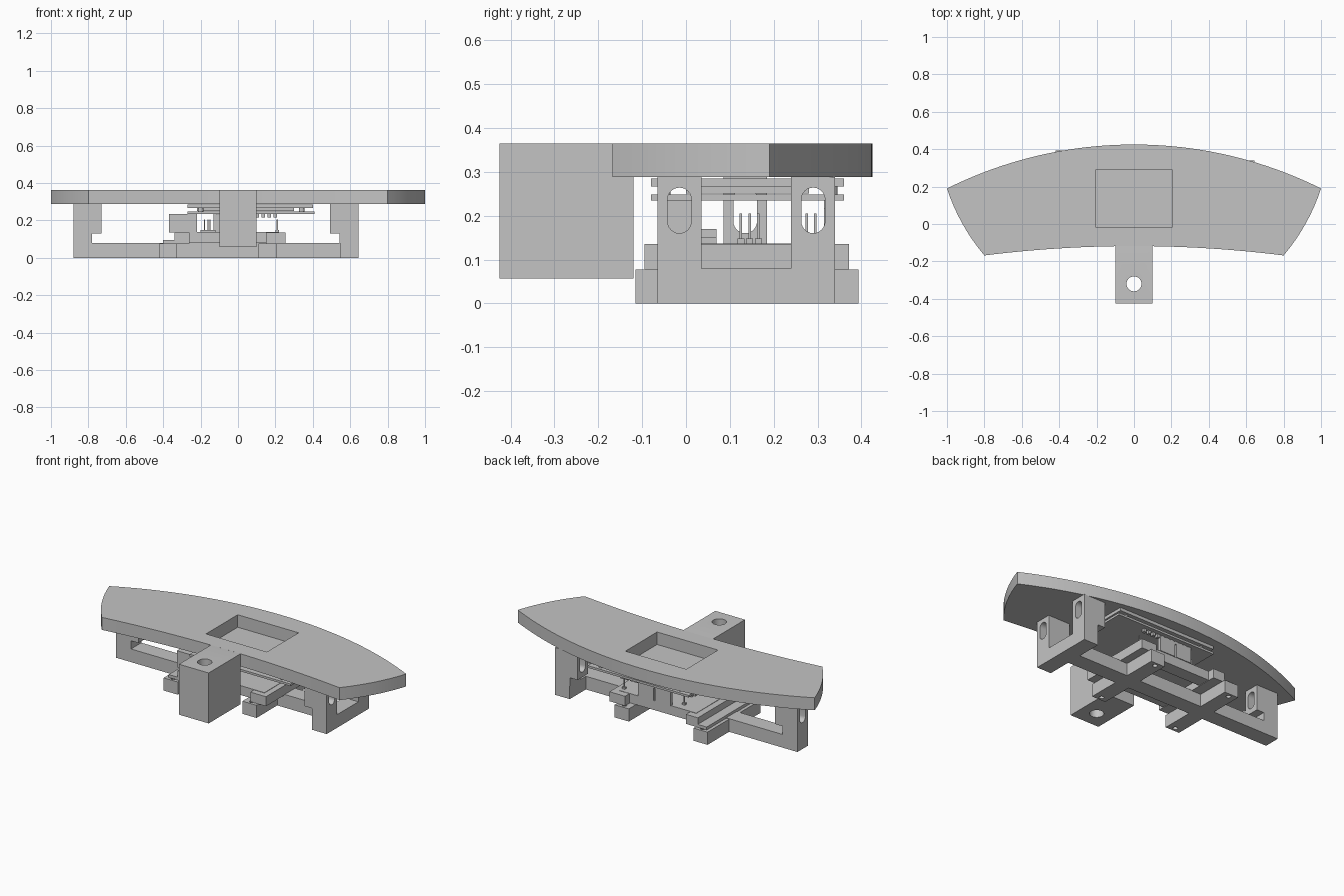
import bpy, bmesh, math
from mathutils import Vector

old = bpy.data.objects.get("Cube")
if old:
    bpy.data.objects.remove(old, do_unlink=True)

grey = bpy.data.materials.new("plain_grey")
grey.use_nodes = True
COLOUR = (0.55, 0.55, 0.55, 1)
grey.diffuse_color = COLOUR
grey.node_tree.nodes["Principled BSDF"].inputs["Base Color"].default_value = COLOUR
PLATE_Z = 0.288


def finish(name, bm):
    bmesh.ops.recalc_face_normals(bm, faces=bm.faces)
    mesh = bpy.data.meshes.new(name)
    bm.to_mesh(mesh)
    bm.free()
    mesh.materials.append(grey)
    obj = bpy.data.objects.new(name, mesh)
    bpy.context.collection.objects.link(obj)
    return obj


def prism(name, outline, depth):
    """Extrude a closed list of 3D points along a vector."""
    bm = bmesh.new()
    face = bm.faces.new([bm.verts.new(p) for p in outline])
    ext = bmesh.ops.extrude_face_region(bm, geom=[face])
    verts = [g for g in ext["geom"] if isinstance(g, bmesh.types.BMVert)]
    bmesh.ops.translate(bm, verts=verts, vec=depth)
    return finish(name, bm)


def box(name, x, y, z):
    pts = [(x[0], y[0], z[0]), (x[1], y[0], z[0]), (x[1], y[1], z[0]), (x[0], y[1], z[0])]
    return prism(name, pts, (0, 0, z[1] - z[0]))


def cut(obj, cutter):
    cutter.hide_render = True
    mod = obj.modifiers.new("cut", "BOOLEAN")
    mod.operation = "DIFFERENCE"
    mod.solver = "EXACT"
    mod.object = cutter
    bpy.context.view_layer.objects.active = obj
    bpy.ops.object.modifier_apply(modifier=mod.name)
    bpy.data.objects.remove(cutter, do_unlink=True)


def smooth(obj):
    bpy.ops.object.select_all(action="DESELECT")
    obj.select_set(True)
    bpy.context.view_layer.objects.active = obj
    bpy.ops.object.shade_smooth_by_angle(angle=math.radians(30))


def circle(x, y, z, r, n=32):
    return [(x + r * math.cos(2 * math.pi * i / n), y + r * math.sin(2 * math.pi * i / n), z)
            for i in range(n)]


def arc(a, b, sag, n):
    """Shallow arc from a to b bulging right of travel, without its end point."""
    a, b = Vector(a), Vector(b)
    half = (b - a).length / 2
    out = Vector((b.y - a.y, a.x - b.x)).normalized()
    r = (half ** 2 + sag ** 2) / (2 * abs(sag))
    pts = []
    for i in range(n):
        t = i / n
        u = (2 * t - 1) * half
        h = math.copysign(math.sqrt(r * r - u * u) - (r - abs(sag)), sag)
        p = a.lerp(b, t) + out * h
        pts.append((p.x, p.y, PLATE_Z))
    return pts


# Curved top plate with a square window
outline = (arc((-0.8, -0.168), (0.8, -0.168), -0.05, 24) + arc((0.8, -0.168), (1, 0.19), 0.02, 8)
           + arc((1, 0.19), (-1, 0.19), 0.235, 40) + arc((-1, 0.19), (-0.8, -0.168), 0.02, 8))
plate = prism("top_plate", outline, (0, 0, 0.076))
cut(plate, box("window_cutter", (-0.205, 0.205), (-0.015, 0.29), (0.2, 0.5)))
smooth(plate)

# Front mounting block, keyed into the plate, with a vertical bore
profile = [(-0.425, 0.057), (-0.12, 0.057), (-0.12, 0.29), (-0.1, 0.29),
           (-0.1, 0.362), (-0.12, 0.364), (-0.425, 0.364)]
block = prism("front_block", [(-0.1, y, z) for y, z in profile], (0.2, 0, 0))
cut(block, prism("bore_cutter", circle(0, -0.32, 0, 0.04), (0, 0, 0.5)))
smooth(block)

# Base: one central beam with a wide end beam on the left
box("centre_beam", (-0.88, 0.545), (0.085, 0.185), (0, 0.08))
box("left_end_beam", (0.545, 0.643), (-0.065, 0.34), (0, 0.08))


# Three slotted posts, stepped on the inner side
def post(name, x_out, d, y0):
    profile = [(0, 0.08), (0.1, 0.08), (0.1, 0.13), (0.15, 0.13), (0.15, PLATE_Z), (0, PLATE_Z)]
    obj = prism(name, [(x_out + d * u, y0, z) for u, z in profile], (0, 0.1, 0))
    yc, r, n = y0 + 0.05, 0.027, 12
    slot = []
    for zc, start in ((0.237, 0), (0.187, math.pi)):
        for i in range(n + 1):
            a = start + math.pi * i / n
            slot.append((x_out - d * 0.1, yc + r * math.cos(a), zc + r * math.sin(a)))
    cut(obj, prism("slot_cutter", slot, (d * 0.4, 0, 0)))
    smooth(obj)


post("left_front_post", 0.643, -1, -0.065)
post("left_back_post", 0.643, -1, 0.24)
post("right_post", -0.88, 1, 0.085)

# Cross bars with screw tabs, and raised rails over them
for side, x0, x1 in (("right", -0.42, -0.325), ("left", 0.11, 0.205)):
    bar = box(side + "_cross_bar", (x0, x1), (-0.115, 0.393), (0, 0.077))
    for y in (-0.09, 0.367):
        cut(bar, prism("screw_cutter", circle((x0 + x1) / 2, y, -0.1, 0.014, 16), (0, 0, 0.3)))
box("right_rail_step", (-0.4, -0.34), (-0.095, 0.372), (0.077, 0.095))
box("right_rail", (-0.34, -0.26), (-0.095, 0.372), (0.077, 0.135))
box("left_rail", (0.15, 0.255), (-0.095, 0.372), (0.077, 0.135))

# Lower circuit board on two long supports
for name, y0, y1 in (("front_support", -0.06, 0.03), ("back_support", 0.25, 0.33)):
    box(name, (-0.26, 0.15), (y0, y1), (0.08, 0.125))
box("lower_board", (-0.3, 0.22), (-0.06, 0.33), (0.122, 0.137))
box("side_connector", (-0.37, -0.22), (-0.06, 0.03), (0.135, 0.235))
box("small_connector", (-0.34, -0.26), (0.03, 0.07), (0.135, 0.17))
box("small_chip", (-0.2, -0.12), (0.0, 0.07), (0.135, 0.15))
for x0 in (-0.13, -0.015):
    box("back_socket", (x0, x0 + 0.105), (0.315, 0.335), (0.137, 0.232))

# Header pins
for x, y in ((-0.16, 0.125), (-0.16, 0.145), (-0.15, 0.165), (-0.18, 0.275), (0.21, 0.295)):
    box("pin_base", (x - 0.01, x + 0.01), (y - 0.008, y + 0.008), (0.135, 0.148))
    box("header_pin", (x - 0.003, x + 0.003), (y - 0.003, y + 0.003), (0.135, 0.205))

# Display stack beneath the window
box("display_panel", (-0.27, 0.4), (-0.08, 0.36), (0.266, 0.285))
box("display_backing", (-0.22, 0.3), (0.0, 0.28), (0.25, 0.266))
box("driver_board", (-0.27, 0.41), (-0.08, 0.36), (0.235, 0.248))
for i in range(11):
    x = -0.13 + i * 0.032
    box("header_tooth", (x, x + 0.018), (0.315, 0.335), (0.216, 0.237))
for x in (-0.2, 0.34):
    for y in (-0.05, 0.33):
        prism("standoff", circle(x, y, 0.248, 0.015, 12), (0, 0, 0.018))
